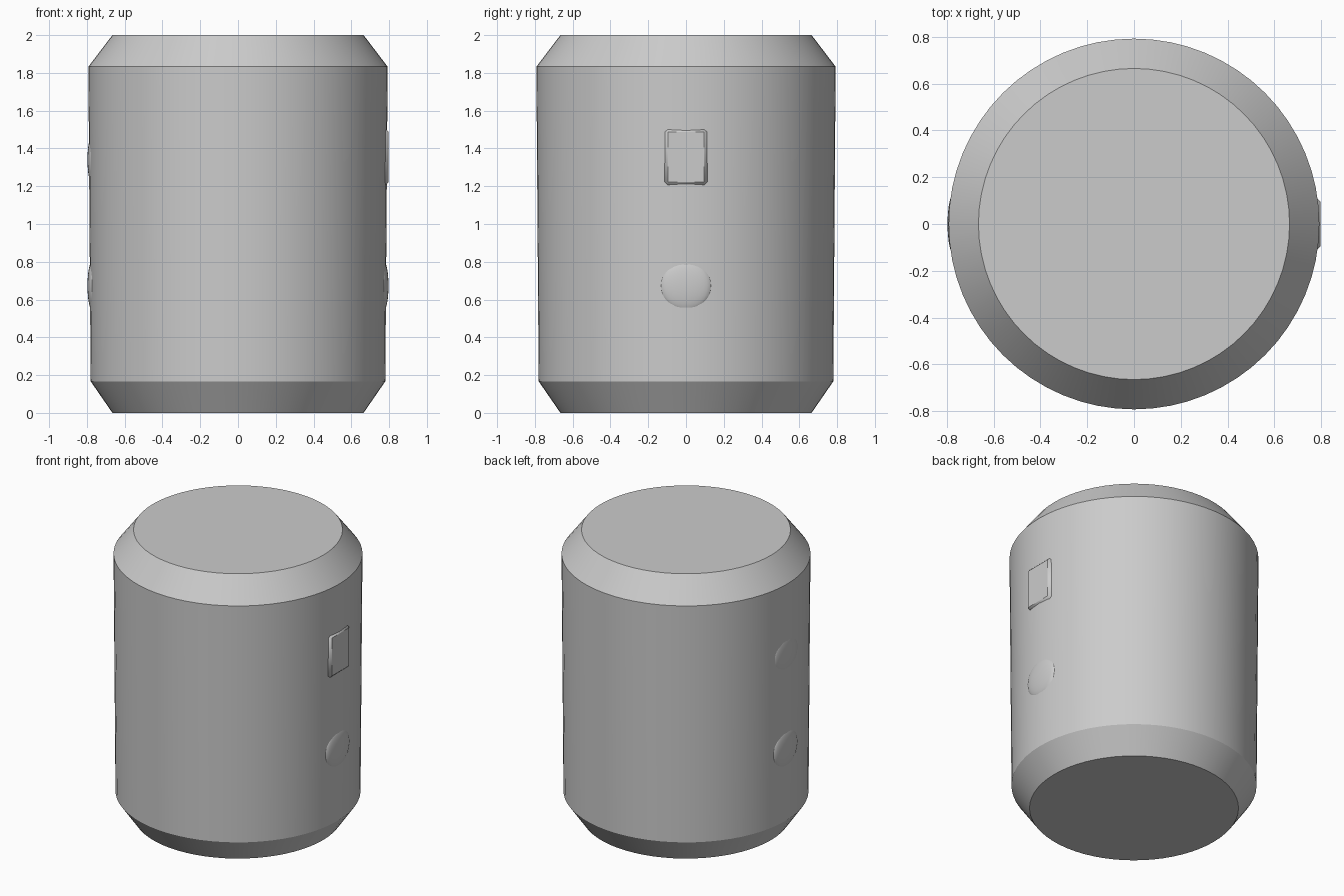
import bpy
import bmesh
import math

cube = bpy.data.objects.get("Cube")
if cube:
    bpy.data.objects.remove(cube, do_unlink=True)

grey = bpy.data.materials.new("light grey")
grey.use_nodes = True
colour = (0.6, 0.6, 0.6, 1)
grey.diffuse_color = colour
grey.node_tree.nodes["Principled BSDF"].inputs["Base Color"].default_value = colour


def finish(name):
    """Name the active object, colour it and smooth its shallow edges."""
    obj = bpy.context.object
    obj.name = name
    obj.data.materials.append(grey)
    bpy.ops.object.transform_apply(location=False, rotation=True, scale=True)
    bpy.ops.object.shade_smooth_by_angle(angle=math.radians(25))
    return obj


# Main body: a drum with a wide chamfer on both rims
RADIUS, RIM_RADIUS, RIM_HEIGHT, HEIGHT = 0.78, 0.665, 0.167, 2.0
bpy.ops.mesh.primitive_cylinder_add(vertices=64, radius=RIM_RADIUS, depth=HEIGHT,
                                    location=(0, 0, HEIGHT / 2))
body = bpy.context.object
bm = bmesh.new()
bm.from_mesh(body.data)
for side in (-1, 1):
    z = side * (HEIGHT / 2 - RIM_HEIGHT)
    cut = bmesh.ops.bisect_plane(bm, geom=bm.verts[:] + bm.edges[:] + bm.faces[:],
                                 plane_co=(0, 0, z), plane_no=(0, 0, 1))
    for v in cut["geom_cut"]:
        if isinstance(v, bmesh.types.BMVert):
            v.co.x *= RADIUS / RIM_RADIUS
            v.co.y *= RADIUS / RIM_RADIUS
bm.to_mesh(body.data)
bm.free()
finish("drum_body")


# Shallow domed buttons set into the sides
def button(name, x, z):
    bpy.ops.mesh.primitive_uv_sphere_add(segments=32, ring_count=16, radius=1,
                                         location=(x, 0, z))
    bpy.context.object.scale = (0.028, 0.133, 0.133)
    finish(name)


button("left_button", 0.769, 0.673)
button("right_lower_button", -0.769, 0.673)
button("right_upper_button", -0.769, 1.34)

# Rectangular chamfered key above the left button
bpy.ops.mesh.primitive_cube_add(size=1, location=(0.747, 0, 1.355))
bpy.context.object.scale = (0.1, 0.232, 0.308)
key = finish("left_key")
bevel = key.modifiers.new("chamfer", "BEVEL")
bevel.width = 0.021
bevel.segments = 1
